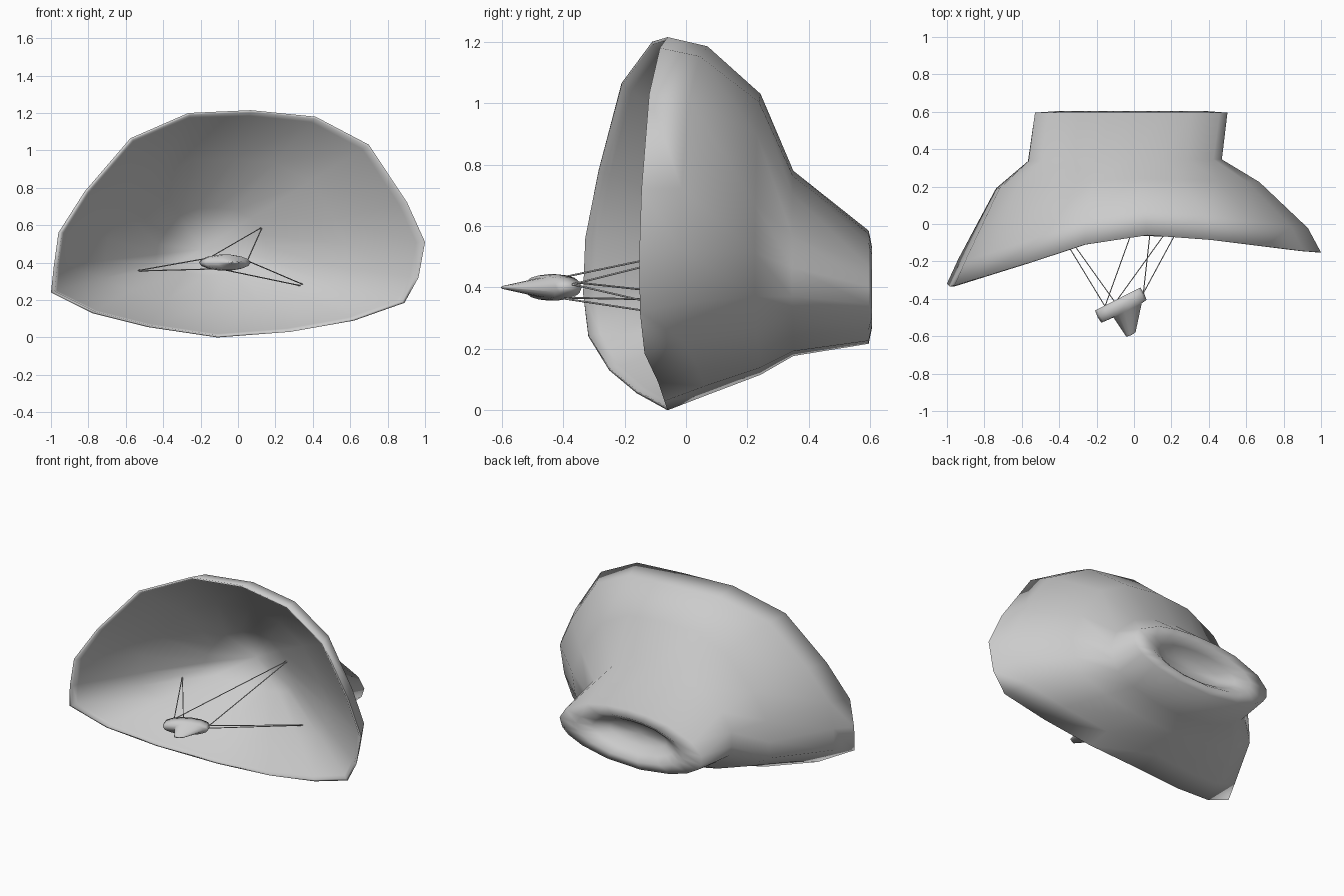
import bpy, bmesh, math
from mathutils import Vector, Matrix

if "Cube" in bpy.data.objects:
    bpy.data.objects.remove(bpy.data.objects["Cube"])

# Uneven rim of the dish, anticlockwise seen from the front
RIM = [(-.11, -.06, 0), (.28, -.07, .03), (.62, -.09, .09), (.89, -.135, .185),
       (.965, -.15, .32), (1, -.152, .51), (.905, -.145, .72), (.70, -.12, 1.03),
       (.415, -.085, 1.18), (.07, -.06, 1.215), (-.265, -.11, 1.2),
       (-.575, -.21, 1.065), (-.82, -.285, .78), (-.96, -.328, .56),
       (-.985, -.335, .38), (-1, -.318, .24), (-.78, -.25, .13), (-.48, -.16, .055)]
APEX = Vector((-.20, .48, .47))     # deepest point of the inner cone


def ring(x0, x1, z0, z1, y, follow, blend):
    """Rim outline fitted to a box; follow = how much it keeps the rim's bend,
    blend = how far it is rounded into an ellipse."""
    pts = []
    for rx, ry, rz in RIM:
        u, v = rx, rz / 1.215 * 2 - 1
        a = math.atan2(v + .2, u)
        u += (math.cos(a) - u) * blend
        v += (math.sin(a) - v) * blend
        pts.append(Vector((x0 + (u + 1) / 2 * (x1 - x0), y + follow * (ry + .15),
                           z0 + (v + 1) / 2 * (z1 - z0))))
    return pts


def cone(t):
    """Ring of the slightly curved inner cone at fraction t from apex to rim."""
    k = t ** 1.2
    return [Vector((APEX.x + (x - APEX.x) * t, APEX.y + (y - APEX.y) * k,
                    APEX.z + (z - APEX.z) * t)) for x, y, z in RIM]


def loft(name, start, rings, end, angle):
    """Closed skin through rings, capped with a fan at both ends."""
    bm = bmesh.new()
    loops = [[bm.verts.new(p) for p in r] for r in rings]
    n = len(loops[0])
    for a, b in zip(loops, loops[1:]):
        for i in range(n):
            j = (i + 1) % n
            bm.faces.new((a[i], a[j], b[j], b[i]))
    for tip, r in ((start, loops[0]), (end, loops[-1])):
        c = bm.verts.new(tip)
        for i in range(n):
            bm.faces.new((c, r[i], r[(i + 1) % n]))
    bmesh.ops.recalc_face_normals(bm, faces=bm.faces[:])
    return finish(name, bm, angle)


def finish(name, bm, angle):
    mesh = bpy.data.meshes.new(name)
    bm.to_mesh(mesh)
    bm.free()
    ob = bpy.data.objects.new(name, mesh)
    bpy.context.collection.objects.link(ob)
    bpy.ops.object.select_all(action='DESELECT')
    ob.select_set(True)
    bpy.context.view_layer.objects.active = ob
    bpy.ops.object.shade_smooth_by_angle(angle=math.radians(angle))
    return ob


# Dish shell: back dimple, lip, neck, outer bowl, rim, inner cone
loft("dish_shell", (-.02, .50, .40), [
    ring(-.22, .19, .33, .47, .515, 0, 1),
    ring(-.31, .28, .30, .50, .565, 0, 1),
    ring(-.40, .37, .265, .535, .605, 0, 1),
    ring(-.535, .50, .215, .585, .595, 0, .9),
    ring(-.575, .47, .175, .78, .345, .05, .6),
    ring(-.745, .67, .115, 1.03, .225, .2, .15),
    ring(-.94, .93, .05, 1.185, -.02, 1, 0),
    ring(-1, 1, 0, 1.215, -.15, 1, 0),
    ring(-.98, .985, .01, 1.205, -.15, 1, 0),
    cone(.96), cone(.65), cone(.3),
], APEX, 110)

# Feed: flat oval drum turned sideways, with a blunt nose
U, N, Z = Vector((.89, .45, 0)), Vector((.45, -.89, 0)), Vector((0, 0, 1))
C = Vector((-.07, -.435, .40))


def oval(shift, depth, half_w, half_h, sides=14):
    return [C + U * (shift + half_w * math.cos(t)) + N * depth + Z * half_h * math.sin(t)
            for t in (2 * math.pi * i / sides for i in range(sides))]


loft("feed_horn", C - N * .038, [
    oval(0, -.038, .136, .040),
    oval(0, 0, .140, .044),
    oval(0, .036, .136, .040),
    oval(.02, .040, .085, .034),
    oval(-.022, .163, .028, .006),
], C + U * -.022 + N * .168, 100)

# Struts: three pairs between the drum and the bowl
drum = {"left": (-.155, -.44, .425), "right": (.05, -.37, .41), "low": (-.10, -.42, .367)}
foot = {"upper": (.13, .35, .59), "left": (-.55, .21, .355), "right": (.39, .26, .265)}
pairs = [("left", "left"), ("low", "left"), ("left", "upper"),
         ("right", "upper"), ("right", "right"), ("low", "right")]
for i, (d, f) in enumerate(pairs):
    a, b = Vector(drum[d]), Vector(foot[f])
    bm = bmesh.new()
    bmesh.ops.create_cone(bm, cap_ends=True, segments=6, radius1=.003, radius2=.003,
                          depth=(b - a).length)
    turn = (b - a).to_track_quat('Z', 'Y').to_matrix().to_4x4()
    bmesh.ops.transform(bm, matrix=Matrix.Translation((a + b) / 2) @ turn, verts=bm.verts[:])
    finish(f"feed_strut_{i + 1}", bm, 65)
